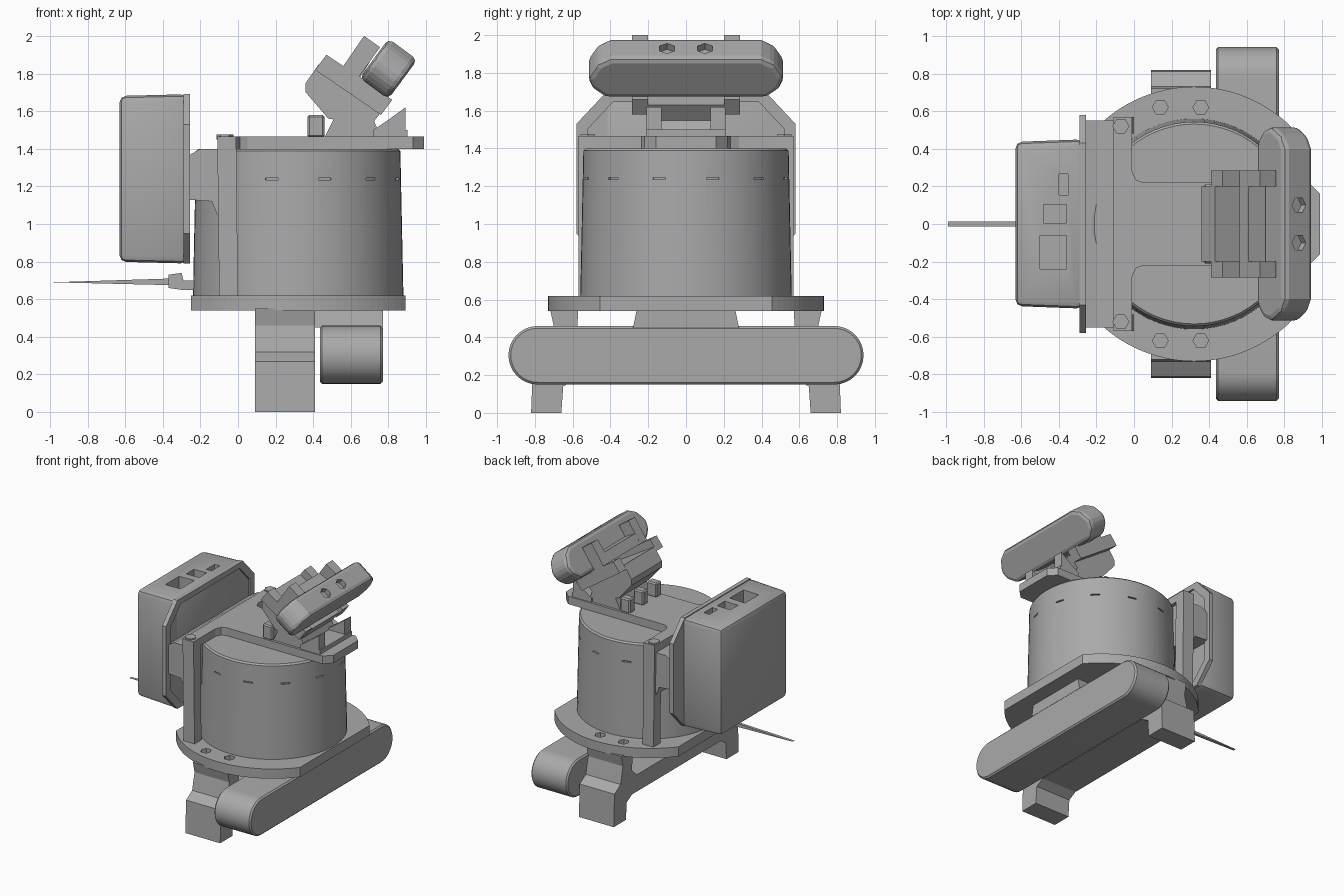
import bpy, bmesh, math
from mathutils import Vector

if "Cube" in bpy.data.objects:
    bpy.data.objects.remove(bpy.data.objects["Cube"], do_unlink=True)

grey = bpy.data.materials.new("plain grey")
grey.use_nodes = True
GREY = (0.4, 0.4, 0.4, 1)
grey.diffuse_color = GREY
grey.node_tree.nodes["Principled BSDF"].inputs["Base Color"].default_value = GREY


def prism(name, pts, axis, lo, hi, bevel=0, segments=1):
    """Extrude a 2D outline: axis 'x' uses (y, z), 'y' uses (x, z), 'z' uses (x, y)."""
    place = {"x": lambda a, b, t: (t, a, b),
             "y": lambda a, b, t: (a, t, b),
             "z": lambda a, b, t: (a, b, t)}[axis]
    bm = bmesh.new()
    face = bm.faces.new([bm.verts.new(place(a, b, lo)) for a, b in pts])
    ext = bmesh.ops.extrude_face_region(bm, geom=[face])
    move = Vector(place(0, 0, hi - lo))
    bmesh.ops.translate(bm, vec=move, verts=[v for v in ext["geom"] if isinstance(v, bmesh.types.BMVert)])
    bmesh.ops.recalc_face_normals(bm, faces=bm.faces)
    mesh = bpy.data.meshes.new(name)
    bm.to_mesh(mesh)
    bm.free()
    mesh.materials.append(grey)
    obj = bpy.data.objects.new(name, mesh)
    bpy.context.collection.objects.link(obj)
    if bevel:
        mod = obj.modifiers.new("bevel", "BEVEL")
        mod.width, mod.segments = bevel, segments
    return obj


def box(name, x, y, z, bevel=0, segments=1):
    return prism(name, [(x[0], y[0]), (x[1], y[0]), (x[1], y[1]), (x[0], y[1])], "z", *z, bevel, segments)


def circle(cx, cy, r, n):
    return [(cx + r * math.cos(2 * math.pi * i / n), cy + r * math.sin(2 * math.pi * i / n)) for i in range(n)]


def cut(obj, cutters):
    """Carve the cutters out of obj, then discard them."""
    for c in cutters:
        c.hide_render = True
        mod = obj.modifiers.new("cut", "BOOLEAN")
        mod.operation, mod.solver, mod.object = "DIFFERENCE", "EXACT", c
    bpy.context.view_layer.update()
    ev = obj.evaluated_get(bpy.context.evaluated_depsgraph_get())
    obj.data = bpy.data.meshes.new_from_object(ev)
    obj.modifiers.clear()
    for c in cutters:
        bpy.data.objects.remove(c, do_unlink=True)


def smooth(obj, degrees=35):
    bpy.ops.object.select_all(action="DESELECT")
    obj.select_set(True)
    bpy.context.view_layer.objects.active = obj
    bpy.ops.object.shade_smooth_by_angle(angle=math.radians(degrees))


CX = 0.32  # drum axis

# Base plate: disc with two flats and four hexagonal holes
R, FLAT = 0.73, 0.57
half = math.acos(FLAT / R)
outline = []
for start in (half, math.pi + half):
    for i in range(33):
        a = start + (math.pi - 2 * half) * i / 32
        outline.append((CX + R * math.cos(a), R * math.sin(a)))
plate = prism("base_plate", outline, "z", 0.54, 0.62)
cut(plate, [prism("hole", circle(x, y, 0.042, 6), "z", 0.5, 0.7) for x in (0.14, 0.355) for y in (-0.62, 0.62)])

# Drum, slightly narrower at the top, with a row of thin slots
drum = prism("drum", circle(CX, 0, 0.56, 64), "z", 0.6, 1.4)
for v in drum.data.vertices:
    if v.co.z > 1:
        v.co.x = CX + (v.co.x - CX) * 0.97
        v.co.y *= 0.97
drum.modifiers.new("bevel", "BEVEL").width = 0.012
slots = []
for deg in range(-105, 256, 30):
    s = box("slot", (0.53, 0.6), (-0.035, 0.035), (1.235, 1.245))
    s.rotation_euler.z = math.radians(deg)
    s.location.x = CX
    slots.append(s)
cut(drum, slots)
smooth(drum)

# Foot frame: two feet, leaning legs and a cross bar
frame = [(0.82, 0), (0.81, 0.27), (0.73, 0.32), (0.70, 0.46), (0.72, 0.55), (0.57, 0.55),
         (0.58, 0.38), (0.52, 0.32)]
inner = [(0.58, 0.18), (0.65, 0.14), (0.66, 0)]
right = frame + [(-y, z) for y, z in reversed(frame)]
under = [(-y, z) for y, z in reversed(inner)] + inner
prism("foot_frame", right + under, "x", 0.09, 0.41)

# Track: long capsule with a mount up to the base plate
TR = 0.155
track_outline = []
for side in (1, -1):
    for i in range(17):
        a = -math.pi / 2 + math.pi * i / 16
        track_outline.append((side * (0.785 + TR * math.cos(a)), 0.305 + side * TR * math.sin(a)))
track = prism("track", track_outline, "x", 0.435, 0.77, 0.012)
smooth(track)
prism("track_mount", [(-0.28, 0.45), (0.28, 0.45), (0.26, 0.55), (-0.26, 0.55)], "x", 0.41, 0.77)

# Rear pack with openings on top, and its eight-sided flange
pack = box("pack", (-0.63, -0.27), (-0.45, 0.45), (0.79, 1.69), 0.035, 2)
for v in pack.data.vertices:
    if v.co.x < -0.5:
        v.co.y *= 0.97
        v.co.z = 1.24 + (v.co.z - 1.24) * 0.98
cut(pack, [box("opening", (x - a, x + a), (y - b, y + b), (1.45, 1.8))
           for x, y, a, b in ((-0.375, 0.21, 0.025, 0.055), (-0.42, 0.055, 0.06, 0.05), (-0.43, -0.15, 0.07, 0.09))])
smooth(pack)


def octagon(grow):
    pts = [(0.43, 1.69), (0.58, 1.53), (0.58, 0.95), (0.43, 0.79)]
    pts += [(-y, z) for y, z in reversed(pts)]
    return [(y * grow, 1.24 + (z - 1.24) * grow) for y, z in pts]


flange = prism("pack_flange", octagon(1), "x", -0.29, -0.255)
cut(flange, [prism("panel", octagon(0.9), "x", -0.27, -0.2)])

# Bracket holding the pack, with two posts and bolts
prism("pack_arm", [(-0.27, 1.13), (-0.14, 1.12), (-0.11, 1.05), (-0.04, 1.05), (-0.04, 1.4), (-0.2, 1.4),
                   (-0.27, 1.36)], "y", -0.55, 0.55)
for side, label in ((1, "left"), (-1, "right")):
    prism(label + "_post", [(-0.1, 0.61), (0, 0.61), (-0.01, 1.46), (-0.11, 1.46)], "y",
          *sorted((side * 0.48, side * 0.57)))
    prism(label + "_bolt", circle(-0.07, side * 0.52, 0.045, 6), "z", 1.45, 1.475)

# Top arm: wide yoke narrowing to a beam over the drum
arm = [(-0.11, 0.57), (-0.01, 0.57), (-0.01, 0.28), (0.01, 0.235), (0.05, 0.22), (0.93, 0.22), (0.99, 0.16)]
prism("top_arm", arm + [(x, -y) for x, y in reversed(arm)], "z", 1.4, 1.465)

# Head pedestal, latch lugs and dovetail rails at the arm tip
prism("pedestal", [(0.46, 1.46), (0.76, 1.46), (0.71, 1.58), (0.54, 1.62)], "y", -0.2, 0.2)
for y in (-0.175, 0, 0.175):
    box("latch_lug", (0.37, 0.46), (y - 0.035, y + 0.035), (1.46, 1.58), 0.01)
box("dovetail_base", (0.72, 0.9), (-0.21, 0.21), (1.46, 1.5))
for side in (-1, 1):
    prism("dovetail_rail", [(0.72, 1.5), (0.89, 1.5), (0.89, 1.62), (0.78, 1.54)], "y",
          *sorted((side * 0.13, side * 0.21)))

# Tilted cradle with forked cheeks
prism("cradle", [(0.36, 1.75), (0.43, 1.85), (0.79, 1.63), (0.71, 1.53), (0.48, 1.56), (0.36, 1.7)], "y", -0.2, 0.2)
cheek = [(0.41, 1.82), (0.47, 1.9), (0.56, 1.84), (0.67, 2.0), (0.755, 1.94), (0.645, 1.785),
         (0.82, 1.66), (0.76, 1.58)]
for side in (-1, 1):
    prism("cradle_cheek", cheek, "y", *sorted((side * 0.2, side * 0.285)))
prism("cradle_bridge", [(0.56, 1.84), (0.61, 1.91), (0.7, 1.86), (0.65, 1.78)], "y", -0.2, 0.2)

# Head: long tilted bar with tapered ends and two hexagonal recesses
bar = [(-0.4, 0.13), (0.4, 0.13), (0.47, 0.09), (0.52, 0), (0.5, -0.07), (0.43, -0.13),
       (-0.43, -0.13), (-0.5, -0.07), (-0.52, 0), (-0.47, 0.09)]
head = prism("head", bar, "x", -0.095, 0.095, 0.03, 2)
cut(head, [prism("recess", circle(0, y, 0.045, 6), "z", 0.09, 0.2) for y in (-0.1, 0.1)])
head.location = (0.8, 0, 1.825)
head.rotation_euler.y = math.atan2(0.14, 0.19)

# Rear hook and long thin antenna
prism("rear_hook", [(-0.37, 0.66), (-0.3, 0.65), (-0.22, 0.65), (-0.22, 0.7), (-0.29, 0.7), (-0.3, 0.74),
                    (-0.37, 0.73)], "y", -0.06, 0.06)
prism("antenna", [(-0.99, 0.69), (-0.36, 0.675), (-0.36, 0.71)], "y", -0.012, 0.012)
